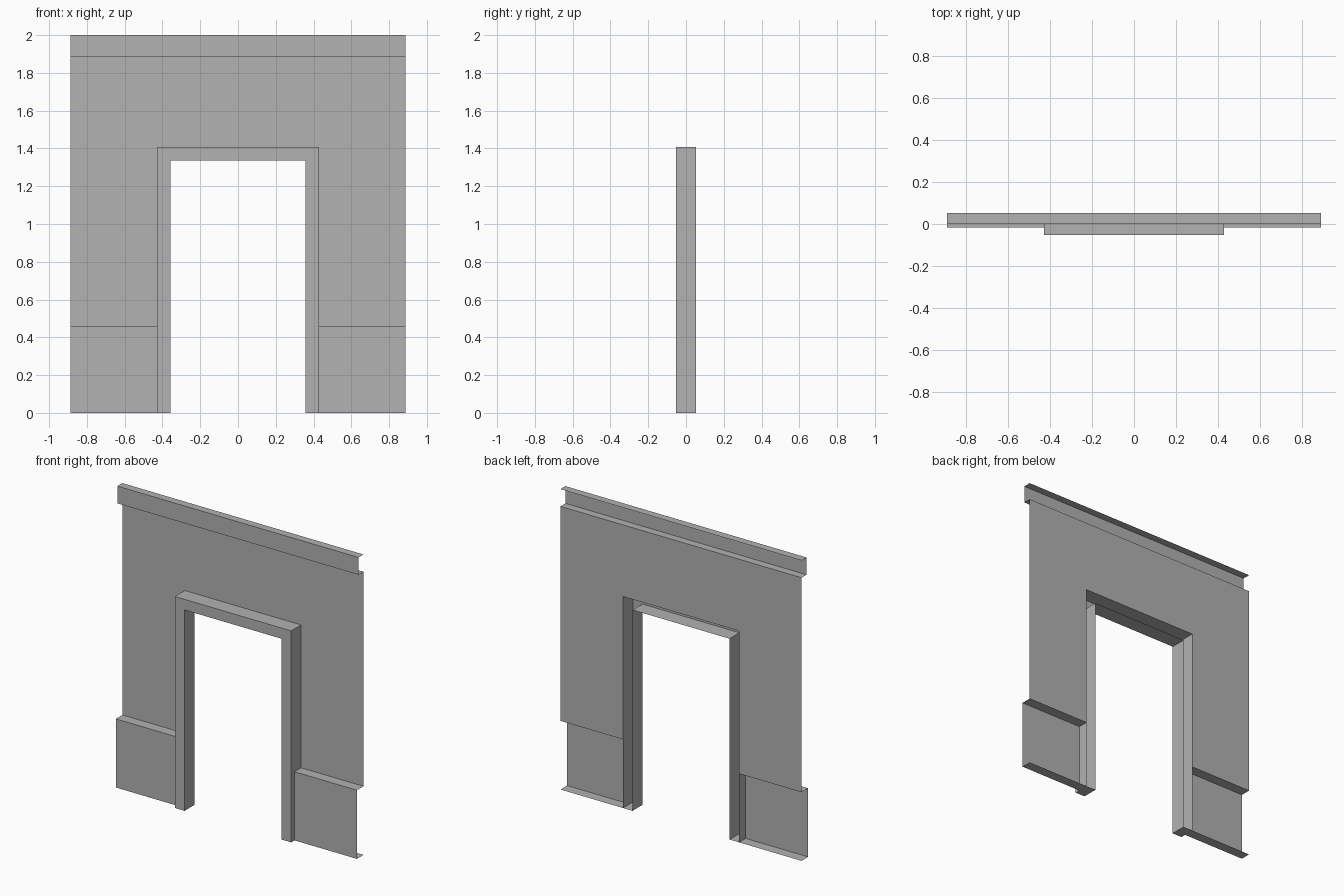
import bpy
import bmesh

cube = bpy.data.objects.get("Cube")
if cube:
    bpy.data.objects.remove(cube, do_unlink=True)

# Main dimensions
HALF_W, TOP = 0.888, 2.0
BACK, FRONT = 0.052, -0.052
CORNICE_Y, CORNICE_Z = 0.0, 1.885
SKIRT_Y, SKIRT_Z = -0.017, 0.457
OUTER_X, OUTER_Z = 0.428, 1.408
INNER_X, INNER_Z = 0.357, 1.337

grey = bpy.data.materials.new("plain grey")
grey.use_nodes = True
colour = (0.445, 0.445, 0.445, 1)
grey.diffuse_color = colour
grey.node_tree.nodes["Principled BSDF"].inputs["Base Color"].default_value = colour


def finish(name, bm):
    mesh = bpy.data.meshes.new(name)
    bm.to_mesh(mesh)
    bm.free()
    mesh.materials.append(grey)
    obj = bpy.data.objects.new(name, mesh)
    bpy.context.collection.objects.link(obj)


def loft(bm, rows):
    """Join neighbouring rows of points with open strips of quads."""
    rows = [[bm.verts.new(p) for p in row] for row in rows]
    for a, b in zip(rows, rows[1:]):
        for i in range(len(a) - 1):
            bm.faces.new((a[i], a[i + 1], b[i + 1], b[i]))


def channel(name, x0, x1, y, low, high):
    """Open-backed moulding: top ledge, front face and bottom ledge."""
    profile = [(BACK, high), (y, high), (y, low), (BACK, low)]
    bm = bmesh.new()
    loft(bm, [[(x, py, pz) for py, pz in profile] for x in (x0, x1)])
    finish(name, bm)


# Wall sheet around the doorway
outline = [(-HALF_W, SKIRT_Z), (-OUTER_X, SKIRT_Z), (-OUTER_X, OUTER_Z),
           (OUTER_X, OUTER_Z), (OUTER_X, SKIRT_Z), (HALF_W, SKIRT_Z),
           (HALF_W, CORNICE_Z), (-HALF_W, CORNICE_Z)]
bm = bmesh.new()
bm.faces.new([bm.verts.new((x, BACK, z)) for x, z in outline])
finish("wall_panel", bm)

# Cornice and the two lower panels
channel("cornice", -HALF_W, HALF_W, CORNICE_Y, CORNICE_Z, TOP)
channel("right_lower_panel", -HALF_W, -OUTER_X, SKIRT_Y, 0, SKIRT_Z)
channel("left_lower_panel", OUTER_X, HALF_W, SKIRT_Y, 0, SKIRT_Z)


# Door frame: hollow moulding, open at the back, with closed feet
def arch(x, z, y):
    return [(x, y, 0), (x, y, z), (-x, y, z), (-x, y, 0)]


bm = bmesh.new()
loft(bm, [arch(OUTER_X, OUTER_Z, BACK), arch(OUTER_X, OUTER_Z, FRONT),
          arch(INNER_X, INNER_Z, FRONT), arch(INNER_X, INNER_Z, BACK)])
for x0, x1 in ((-OUTER_X, -INNER_X), (INNER_X, OUTER_X)):
    loft(bm, [[(x, FRONT, 0), (x, BACK, 0)] for x in (x0, x1)])
bmesh.ops.remove_doubles(bm, verts=bm.verts, dist=0.0001)
finish("door_frame", bm)
